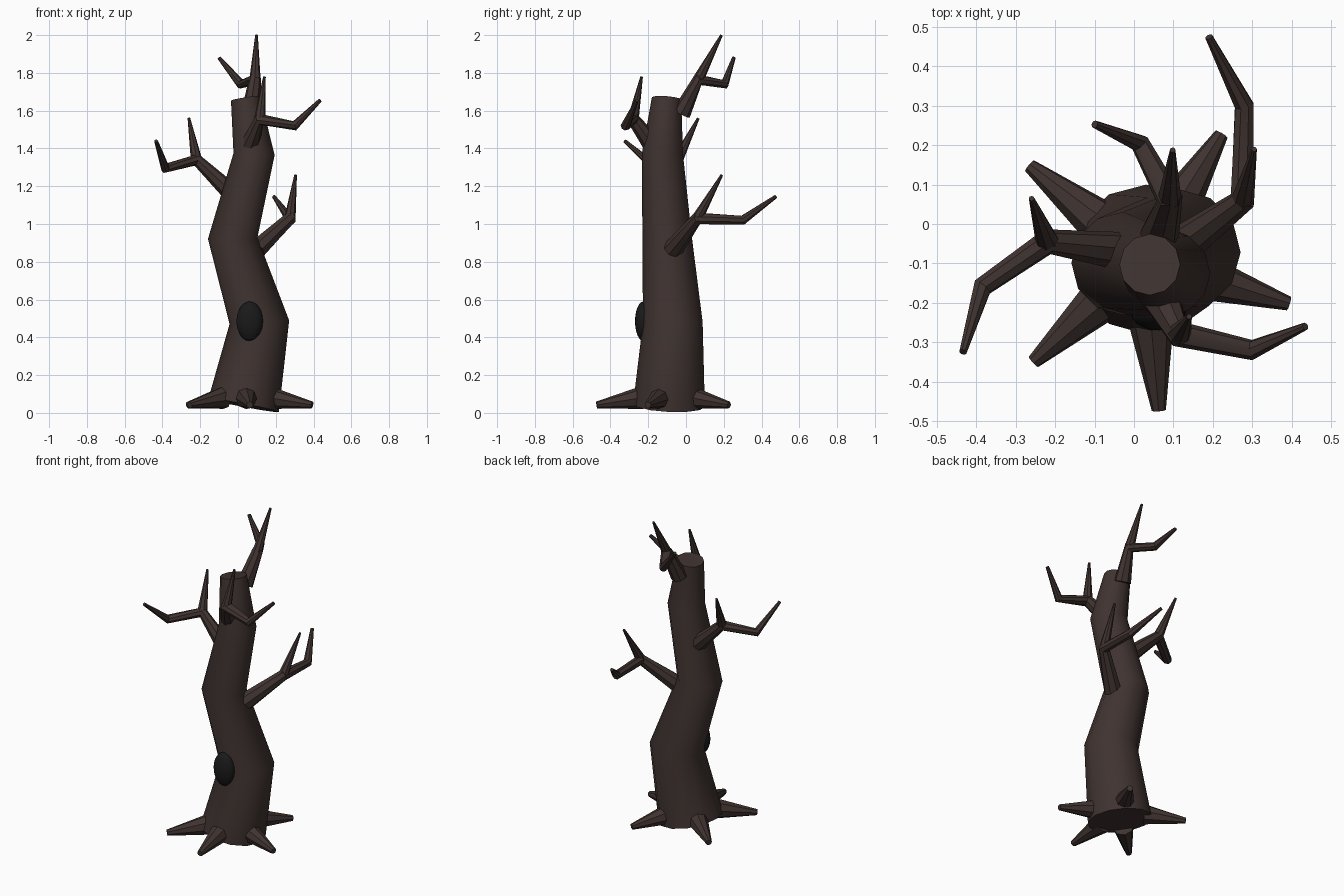
import bpy, bmesh, math
from mathutils import Vector

if "Cube" in bpy.data.objects:
    bpy.data.objects.remove(bpy.data.objects["Cube"])


def material(name, rgb):
    m = bpy.data.materials.new(name)
    m.diffuse_color = (*rgb, 1)
    m.use_nodes = True
    m.node_tree.nodes["Principled BSDF"].inputs["Base Color"].default_value = m.diffuse_color
    return m


BARK = material("bark", (0.05, 0.033, 0.029))
DARK = material("hollow_dark", (0.01, 0.01, 0.01))


def tube(name, path, sides):
    """Capped tapering tube through (x, y, z, radius) points, mitred at the bends."""
    pts = [Vector(p[:3]) for p in path]
    bm = bmesh.new()
    rings = []
    side = None
    for i, p in enumerate(pts):
        a = (pts[i] - pts[i - 1]).normalized() if i else None
        b = (pts[i + 1] - pts[i]).normalized() if i < len(pts) - 1 else None
        t = ((a or b) + (b or a)).normalized()
        ref = side or (Vector((1, 0, 0)) if abs(t.x) < 0.8 else Vector((0, 1, 0)))
        side = (ref - t * ref.dot(t)).normalized()
        up = t.cross(side)
        r = path[i][3]
        rings.append([bm.verts.new(p + r * (side * math.cos(k * math.tau / sides)
                                            + up * math.sin(k * math.tau / sides)))
                      for k in range(sides)])
    for lo, hi in zip(rings, rings[1:]):
        for k in range(sides):
            n = (k + 1) % sides
            bm.faces.new((lo[k], lo[n], hi[n], hi[k]))
    bm.faces.new(rings[0][::-1])
    bm.faces.new(rings[-1])
    bmesh.ops.recalc_face_normals(bm, faces=bm.faces)
    mesh = bpy.data.meshes.new(name)
    bm.to_mesh(mesh)
    bm.free()
    ob = bpy.data.objects.new(name, mesh)
    bpy.context.collection.objects.link(ob)
    mesh.materials.append(BARK)
    smooth(ob, 40)
    return ob


def smooth(ob, angle):
    bpy.ops.object.select_all(action='DESELECT')
    ob.select_set(True)
    bpy.context.view_layer.objects.active = ob
    bpy.ops.object.shade_smooth_by_angle(angle=math.radians(angle))


# Crooked trunk
tube("trunk", [(0.03, -0.09, 0.04, 0.19), (0.113, -0.07, 0.48, 0.158),
               (-0.028, -0.1, 0.925, 0.131), (0.085, -0.125, 1.37, 0.109),
               (0.04, -0.103, 1.665, 0.078)], 12)

# Roots spreading over the ground
ROOT_TIPS = [(-0.265, 0.148), (0.222, 0.228), (0.393, -0.202), (0.063, -0.473), (-0.255, -0.35)]
for i, (x, y) in enumerate(ROOT_TIPS):
    c, tip = Vector((0.03, -0.09)), Vector((x, y))
    s = c.lerp(tip, 0.38)
    tube(f"root_{i + 1}", [(s.x, s.y, 0.08, 0.06), (x, y, 0.042, 0.018)], 8)

# Branches: limb with an elbow, plus a spike rising from the fork
BRANCHES = {
    "right_branch": ([(0.1, -0.07, 0.865, 0.053), (0.275, 0.06, 1.03, 0.034),
                      (0.28, 0.3, 1.02, 0.026), (0.19, 0.475, 1.145, 0.01)],
                     (0.305, 0.19, 1.26)),
    "left_branch": ([(-0.03, -0.07, 1.16, 0.05), (-0.22, -0.045, 1.34, 0.033),
                     (-0.385, -0.16, 1.295, 0.026), (-0.434, -0.325, 1.44, 0.01)],
                    (-0.26, 0.065, 1.56)),
    "front_branch": ([(0.06, -0.17, 1.41, 0.053), (0.115, -0.28, 1.555, 0.034),
                      (0.3, -0.32, 1.52, 0.026), (0.435, -0.26, 1.655, 0.01)],
                     (0.14, -0.235, 1.78)),
    "top_branch": ([(0.065, -0.025, 1.585, 0.05), (0.09, 0.065, 1.765, 0.034),
                    (0.015, 0.205, 1.74, 0.025), (-0.1, 0.253, 1.88, 0.01)],
                   (0.098, 0.188, 2.0)),
}
for name, (limb, tip) in BRANCHES.items():
    tube(name, limb, 8)
    tube(name + "_spike", [(*limb[1][:3], 0.03), (*tip, 0.007)], 8)

# Dark hollow in the front of the trunk
bpy.ops.mesh.primitive_uv_sphere_add(segments=20, ring_count=12, radius=1,
                                     location=(0.062, -0.225, 0.485))
hollow = bpy.context.object
hollow.name = "hollow"
hollow.scale = (0.07, 0.045, 0.105)
hollow.data.materials.append(DARK)
smooth(hollow, 60)
